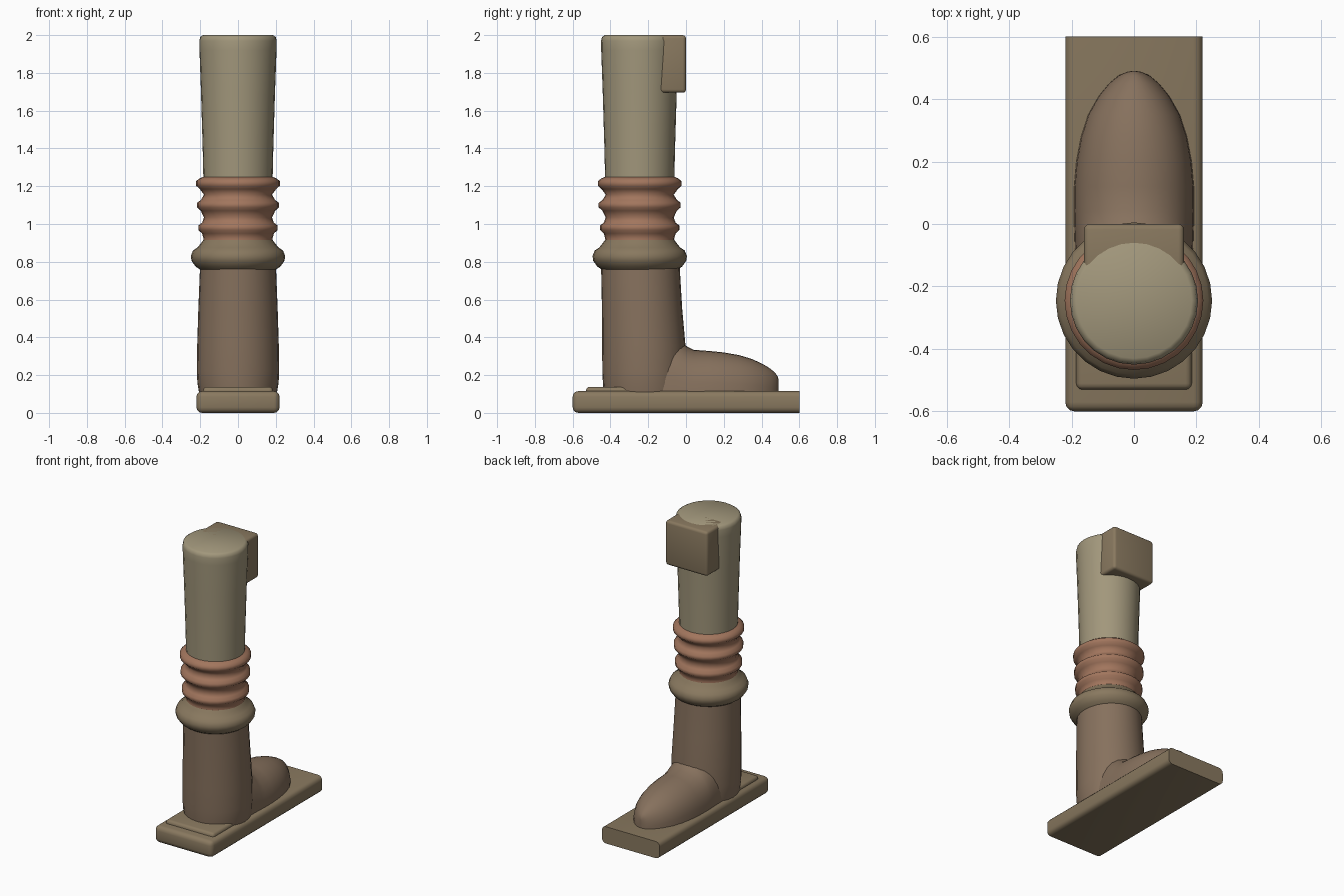
import bpy, bmesh, math

if "Cube" in bpy.data.objects:
    bpy.data.objects.remove(bpy.data.objects["Cube"])

SIDES = 28
CY = -0.245  # y of the leg axis


def material(name, rgb):
    m = bpy.data.materials.new(name)
    m.diffuse_color = (*rgb, 1)
    m.use_nodes = True
    m.node_tree.nodes["Principled BSDF"].inputs["Base Color"].default_value = m.diffuse_color
    return m


CLOTH = material("tan_cloth", (0.36, 0.31, 0.20))
RIB = material("red_brown_rib", (0.36, 0.18, 0.11))
LEATHER = material("brown_leather", (0.24, 0.165, 0.11))
SOLE = material("dark_tan_sole", (0.25, 0.19, 0.115))


def finish(name, bm, mat, angle=40):
    bmesh.ops.recalc_face_normals(bm, faces=bm.faces)
    me = bpy.data.meshes.new(name)
    bm.to_mesh(me)
    bm.free()
    ob = bpy.data.objects.new(name, me)
    bpy.context.collection.objects.link(ob)
    me.materials.append(mat)
    bpy.ops.object.select_all(action='DESELECT')
    ob.select_set(True)
    bpy.context.view_layer.objects.active = ob
    bpy.ops.object.shade_smooth_by_angle(angle=math.radians(angle))
    return ob


def loft(name, rings, mat, cap_end=False, closed=True, angle=40):
    bm = bmesh.new()
    rows = [[bm.verts.new(p) for p in ring] for ring in rings]
    n = len(rows[0])
    for a, b in zip(rows, rows[1:]):
        for i in range(n if closed else n - 1):
            j = (i + 1) % n
            bm.faces.new((a[i], a[j], b[j], b[i]))
    if cap_end:
        bm.faces.new(rows[-1])
    return finish(name, bm, mat, angle)


def ring(z, rx, y0, y1):
    cy, ry = (y0 + y1) / 2, (y1 - y0) / 2
    turn = [2 * math.pi * i / SIDES for i in range(SIDES)]
    return [(rx * math.cos(t), cy + ry * math.sin(t), z) for t in turn]


def lathe(name, profile, mat, cap_end=False, angle=40):
    return loft(name, [ring(z, r, CY - r, CY + r) for r, z in profile], mat, cap_end, angle=angle)


def block(name, x, y0, y1, z0, z1, mat, bevel, sharp_y=None):
    bm = bmesh.new()
    bmesh.ops.create_cube(bm, size=1)
    for v in bm.verts:
        v.co = (v.co.x * 2 * x, y0 + (v.co.y + 0.5) * (y1 - y0), z0 + (v.co.z + 0.5) * (z1 - z0))
    edges = [e for e in bm.edges
             if sharp_y is None or any(abs(v.co.y - sharp_y) > 1e-4 for v in e.verts)]
    bmesh.ops.bevel(bm, geom=edges, offset=bevel, segments=3, profile=0.5, affect='EDGES')
    return finish(name, bm, mat)


# Sole plate, square at the toe end, and low heel step
block("sole_plate", 0.22, -0.6, 0.6, 0, 0.115, SOLE, 0.03, sharp_y=0.6)
block("heel_step", 0.185, -0.53, -0.1, 0.08, 0.138, SOLE, 0.02)

# Boot shaft
shaft = [(0.10, 0.205, -0.435, 0.0), (0.16, 0.215, -0.44, 0.0), (0.22, 0.218, -0.443, 0.0),
         (0.36, 0.216, -0.444, -0.003), (0.55, 0.21, -0.445, -0.02), (0.80, 0.2, -0.45, -0.035)]
loft("boot_shaft", [ring(*r) for r in shaft], LEATHER)

# Rounded toe: arched sections (y, half width, top height)
toe = [(-0.22, 0.185, 0.42), (-0.06, 0.19, 0.40), (0.0, 0.192, 0.355), (0.04, 0.193, 0.334),
       (0.12, 0.192, 0.328), (0.2, 0.185, 0.32), (0.28, 0.17, 0.306), (0.35, 0.147, 0.285),
       (0.41, 0.113, 0.257), (0.45, 0.08, 0.232), (0.475, 0.05, 0.208), (0.487, 0.025, 0.19),
       (0.49, 0.003, 0.17)]
BASE = 0.105
arches = []
for y, w, top in toe:
    arc = [math.pi * i / 16 for i in range(17)]
    arches.append([(w * math.cos(t), y, BASE + (top - BASE) * math.sin(t) ** 0.85) for t in arc])
loft("boot_toe", arches, LEATHER, closed=False, cap_end=True, angle=60)

# Rolled cuff
lathe("boot_cuff", [(0.195, 0.755), (0.225, 0.775), (0.246, 0.805), (0.25, 0.83), (0.238, 0.86),
                    (0.215, 0.875), (0.195, 0.90), (0.18, 0.92)], SOLE, angle=60)

# Ribbed sleeve: three repeating ridges
ribs = [(0.195, 0.88), (0.182, 0.92)]
for z, r in ((0.98, 0.21), (1.10, 0.217), (1.215, 0.222)):
    ribs += [(r - 0.02, z - 0.03), (r, z - 0.012), (r, z + 0.012), (r - 0.02, z + 0.027), (0.18, z + 0.055)]
ribs[-1] = (0.183, 1.25)
lathe("ribbed_sleeve", ribs, RIB, angle=70)

# Upper leg with softened top rim
lathe("upper_leg", [(0.183, 1.22), (0.187, 1.4), (0.196, 1.7), (0.204, 1.92), (0.205, 1.97),
                    (0.2, 1.99), (0.185, 2.0)], CLOTH, cap_end=True, angle=60)

# Block at the back of the upper leg
block("rear_block", 0.16, -0.2, 0.0, 1.695, 2.0, SOLE, 0.018)
